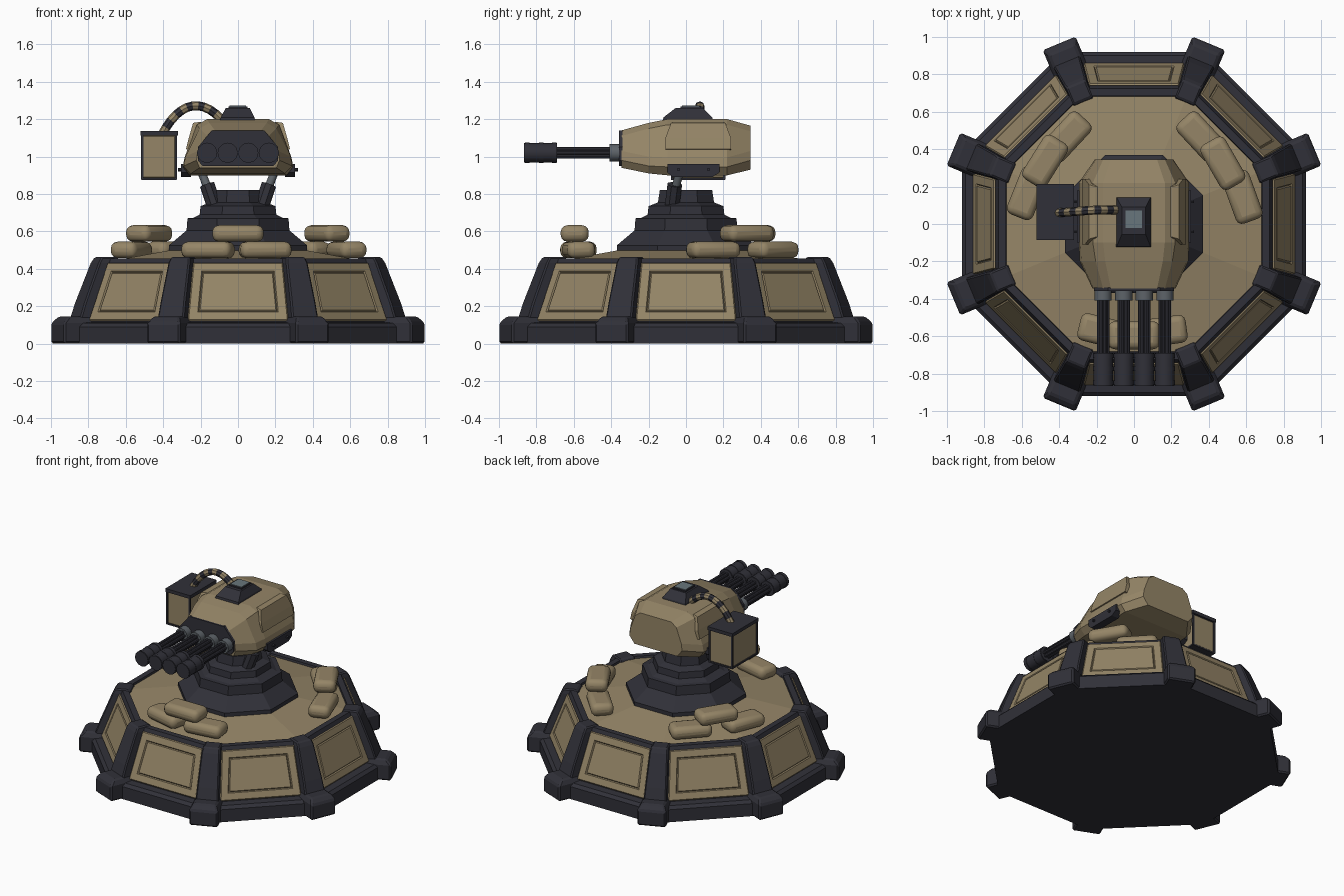
import bpy, bmesh, math
from mathutils import Matrix, Vector

if "Cube" in bpy.data.objects:
    bpy.data.objects.remove(bpy.data.objects["Cube"])


def material(name, rgb):
    m = bpy.data.materials.new(name)
    m.diffuse_color = (*rgb, 1)
    m.use_nodes = True
    m.node_tree.nodes["Principled BSDF"].inputs["Base Color"].default_value = m.diffuse_color
    return m


TAN = material("desert_tan", (0.30, 0.235, 0.135))
DARK = material("dark_metal", (0.030, 0.030, 0.040))
GREY = material("steel_grey", (0.11, 0.125, 0.14))
GLASS = material("hatch_glass", (0.14, 0.18, 0.20))


def finish(name, bm, *mats, recalc=True):
    if recalc:
        bmesh.ops.recalc_face_normals(bm, faces=bm.faces)
    me = bpy.data.meshes.new(name)
    bm.to_mesh(me)
    bm.free()
    ob = bpy.data.objects.new(name, me)
    bpy.context.collection.objects.link(ob)
    for m in mats:
        me.materials.append(m)
    return ob


def bevel(ob, width, segments=1):
    b = ob.modifiers.new("bevel", 'BEVEL')
    b.width, b.segments, b.limit_method = width, segments, 'ANGLE'
    return ob


def smooth(ob, angle=40):
    bpy.ops.object.select_all(action='DESELECT')
    ob.select_set(True)
    bpy.context.view_layer.objects.active = ob
    bpy.ops.object.shade_smooth_by_angle(angle=math.radians(angle))
    return ob


def loft(name, rings, *mats, caps=True, rot=0.0):
    """Skin a list of equal-length closed rings, then turn about z."""
    bm = bmesh.new()
    vs = [[bm.verts.new(p) for p in r] for r in rings]
    n = len(vs[0])
    for a, b in zip(vs, vs[1:]):
        for i in range(n):
            bm.faces.new((a[i], a[(i + 1) % n], b[(i + 1) % n], b[i]))
    if caps:
        bm.faces.new(vs[0])
        bm.faces.new(vs[-1])
    bm.transform(Matrix.Rotation(rot, 4, 'Z'))
    return finish(name, bm, *mats)


def octagon(apothem, z):
    r = apothem / math.cos(math.pi / 8)
    return [(r * math.cos(a), r * math.sin(a), z)
            for a in (math.radians(22.5 + 45 * k) for k in range(8))]


def rect(x0, x1, y0, y1, z):
    return [(x0, y0, z), (x1, y0, z), (x1, y1, z), (x0, y1, z)]


def box(name, x, y, z, mat):
    return loft(name, [rect(*x, *y, z[0]), rect(*x, *y, z[1])], mat)


def rod(name, a, b, r1, mat, r2=None, sides=12):
    a, b = Vector(a), Vector(b)
    bm = bmesh.new()
    mx = Matrix.Translation((a + b) / 2) @ (b - a).to_track_quat('Z', 'Y').to_matrix().to_4x4()
    bmesh.ops.create_cone(bm, cap_ends=True, segments=sides, radius1=r1,
                          radius2=r1 if r2 is None else r2, depth=(b - a).length, matrix=mx)
    return smooth(finish(name, bm, mat))


# Octagonal bunker wall, rim and gently rising floor
loft("bunker_wall", [octagon(*p) for p in
     [(.92, 0), (.92, .09), (.90, .11), (.85, .115), (.735, .43), (.725, .455), (.685, .455), (.68, .43)]], DARK)
loft("bunker_floor", [octagon(.685, .44), octagon(.33, .505)], TAN)


# Framed wall panels with a grooved inner plate, one on each side
def wall(x, z):
    return (x, -(.856 - (z - .115) * .365), z)


for k in range(8):
    bm = bmesh.new()
    f = bm.faces.new([bm.verts.new(p) for p in
                      (wall(-.27, .12), wall(.27, .12), wall(.24, .432), wall(-.24, .432))])
    bm.normal_update()
    for thick, depth in ((.006, .008), (.044, 0), (.006, -.009), (.006, .008)):
        bmesh.ops.inset_region(bm, faces=[f], thickness=thick, depth=depth,
                               use_boundary=True, use_even_offset=True)
        bm.normal_update()
    bm.transform(Matrix.Rotation(k * math.pi / 4, 4, 'Z'))
    finish("wall_panel", bm, TAN, recalc=False)

# Corner buttresses and feet
for k in range(8):
    a = math.radians(22.5 + 45 * k)
    bevel(loft("corner_post", [rect(.82, .955, -.078, .078, .10), rect(.75, .915, -.072, .072, .22),
                               rect(.70, .83, -.062, .062, .43), rect(.715, .81, -.055, .055, .462)],
               DARK, rot=a), .008)
    bevel(loft("corner_foot", [rect(.82, 1.045, -.095, .095, 0), rect(.82, 1.045, -.095, .095, .11),
                               rect(.85, 1.01, -.075, .075, .145)], DARK, rot=a), .01)

# Stepped pedestal
loft("pedestal", [octagon(*p) for p in
     [(.37, .49), (.37, .525), (.275, .605), (.27, .67), (.24, .672), (.205, .69),
      (.20, .735), (.15, .755), (.14, .82)]], DARK)

# Support struts between pedestal and turret
for s in (-1, 1):
    rod("strut_socket", (s * .125, -.075, .73), (s * .165, -.06, .85), .042, DARK, sides=8)
    rod("strut_piston", (s * .15, -.065, .80), (s * .20, -.03, .93), .022, GREY)


# Faceted turret hull, lofted front to back
def hull(y, wb, wm, wt, zb, zm, zt):
    half = [(wb, zb), (wm, zm), (wm * .97, zm + .05), (wt, zt - .03), (wt * .75, zt)]
    return [(x, y, z) for x, z in half] + [(-x, y, z) for x, z in reversed(half)]


loft("turret_hull", [hull(-.345, .205, .222, .165, .94, .98, 1.14),
                     hull(-.20, .25, .29, .205, .91, .95, 1.18),
                     hull(-.10, .26, .295, .22, .90, .945, 1.20),
                     hull(.22, .26, .295, .22, .90, .945, 1.20),
                     hull(.345, .17, .21, .165, .93, .98, 1.165)], TAN)

# Raised cheek armour, side plates and bolts
for s in (-1, 1):
    bm_rings = []
    for x, z, g in ((.278, 1.04, .0), (.263, 1.10, .0), (.24, 1.18, .03), (.205, 1.185, .04)):
        bm_rings.append([(s * x, -.11 + g, z), (s * x, .24 - g, z),
                         (s * (x - .04), .24 - g, z - .01), (s * (x - .04), -.11 + g, z - .01)])
    loft("cheek_armour", bm_rings, TAN)
    loft("side_plate", [[(s * x, -.07, .89), (s * x, .14, .89), (s * x, .18, .915), (s * x, .18, .96),
                         (s * x, -.10, .96), (s * x, -.10, .915)] for x in (.25, .306)], DARK)
    for y in (-.04, .12):
        rod("plate_bolt", (s * .30, y, .93), (s * .32, y, .93), .009, DARK, sides=6)

# Gun mantle and four barrels
half = [(.19, .95), (.215, .98), (.215, 1.05), (.14, 1.14)]
prof = half + [(-x, z) for x, z in reversed(half)]
loft("gun_mantle", [[(x, y, z) for x, z in prof] for y in (-.34, -.358)], DARK)
for i in range(4):
    x = -.165 + .11 * i
    rod("barrel_collar", (x, -.34, 1.02), (x, -.41, 1.02), .046, GREY)
    rod("barrel_core", (x, -.40, 1.02), (x, -.71, 1.02), .022, DARK)
    for k in range(6):
        a = k * math.pi / 3
        dx, dz = .023 * math.cos(a), .023 * math.sin(a)
        rod("barrel_tube", (x + dx, -.40, 1.02 + dz), (x + dx, -.71, 1.02 + dz), .011, DARK, sides=8)
    rod("muzzle_sleeve", (x, -.69, 1.02), (x, -.865, 1.02), .052, DARK)
    for y in (-.705, -.775, -.85):
        rod("muzzle_ring", (x, y - .012, 1.02), (x, y + .012, 1.02), .0545, DARK)

# Roof hatch with glass
loft("roof_hatch", [rect(-.097, .092, -.125, .145, 1.19), rect(-.092, .088, -.12, .14, 1.21),
                    rect(-.065, .062, -.055, .09, 1.26)], DARK)
box("hatch_frame", (-.052, .05, ), (-.03, .08), (1.255, 1.268), DARK)
box("hatch_window", (-.045, .043), (-.022, .072), (1.262, 1.272), GLASS)

# Ammunition box with lid and edge posts
bx, by = (-.512, -.332), (-.075, .205)
bevel(box("ammo_box", bx, by, (.882, 1.115), TAN), .008)
box("ammo_lid", (-.52, -.322), (-.085, .215), (1.112, 1.136), DARK)
for x in bx:
    for y in by:
        box("ammo_edge", (x - .006, x + .006), (y - .006, y + .006), (.878, 1.115), DARK)
box("ammo_base", (-.516, -.328), (-.079, .209), (.876, .886), DARK)

# Striped feed hose, colour alternating along its length
ctrl = [Vector(p) for p in ((-.41, .06, 1.11), (-.32, .065, 1.29), (-.20, .08, 1.32), (-.09, .075, 1.20))]
rings, steps = [], 11
for i in range(steps + 1):
    t = i / steps
    u = 1 - t
    c = u**3 * ctrl[0] + 3 * u * u * t * ctrl[1] + 3 * u * t * t * ctrl[2] + t**3 * ctrl[3]
    d = (u * u * (ctrl[1] - ctrl[0]) + 2 * u * t * (ctrl[2] - ctrl[1]) + t * t * (ctrl[3] - ctrl[2])).normalized()
    side = Vector((0, 1, 0))
    up = d.cross(side).normalized()
    rings.append([c + .024 * (math.cos(a) * side + math.sin(a) * up)
                  for a in (k * math.pi / 4 for k in range(8))])
hose = loft("feed_hose", rings, TAN, DARK)
for p in hose.data.polygons:
    p.material_index = (p.index // 8) % 2
smooth(hose)

# Sandbag piles: x, y, base height, turn in degrees
for x, y, z, turn in ((-.16, -.575, .458, -14), (.145, -.575, .458, 8), (0, -.595, .546, 0),
                      (-.36, .465, .458, 47), (-.57, .165, .458, 68), (-.475, .335, .546, 58),
                      (.36, .465, .458, -47), (.58, .145, .458, -70), (.475, .325, .546, -60)):
    bm = bmesh.new()
    bmesh.ops.create_cube(bm, size=1, matrix=Matrix.Translation((x, y, z + .043)) @
                          Matrix.Rotation(math.radians(turn), 4, 'Z') @ Matrix.Diagonal((.275, .15, .088, 1)))
    smooth(bevel(finish("sandbag", bm, TAN), .036, 3), 50)
